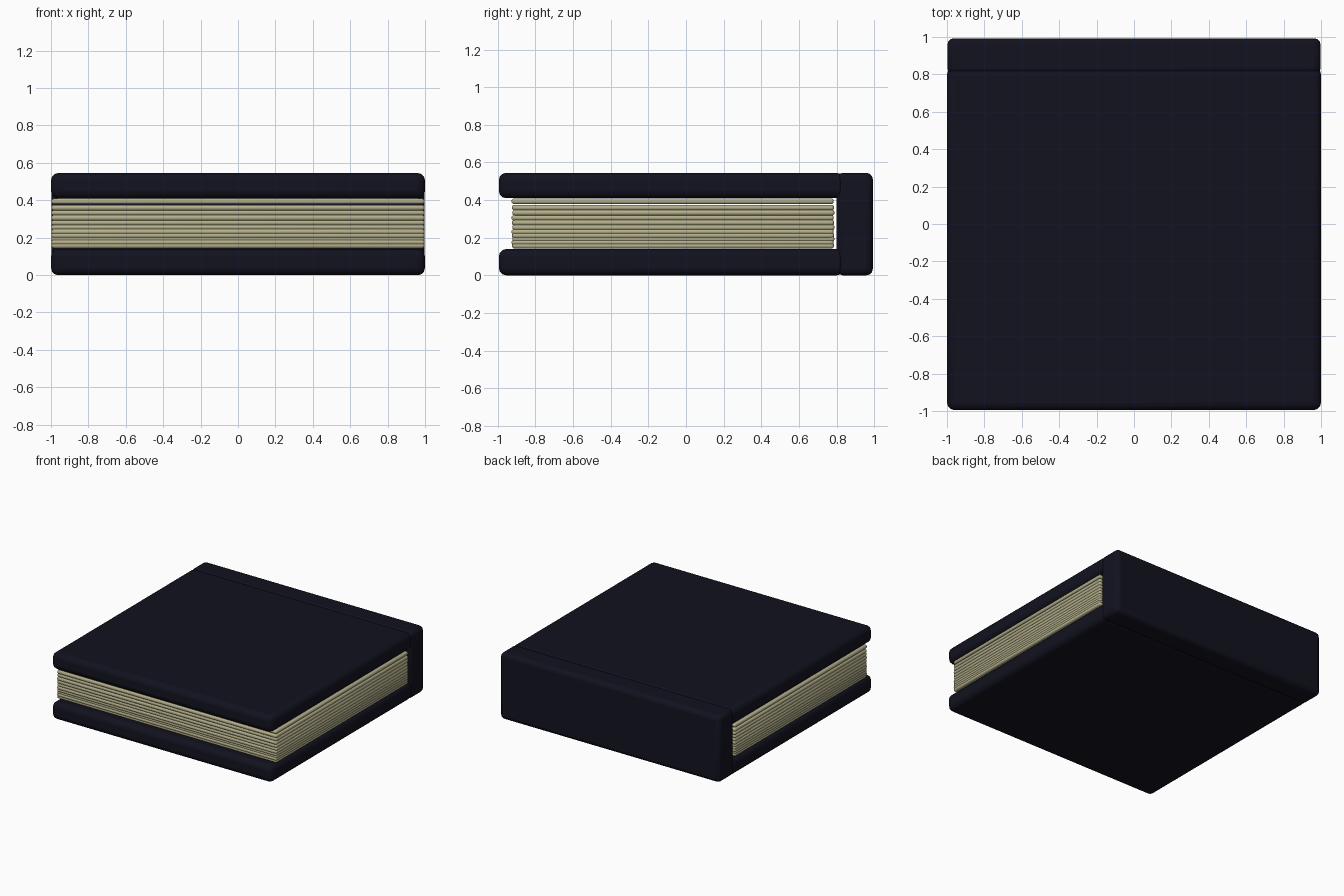
import bpy, math

if "Cube" in bpy.data.objects:
    bpy.data.objects.remove(bpy.data.objects["Cube"])


def material(name, color):
    m = bpy.data.materials.new(name)
    m.diffuse_color = (*color, 1)
    m.use_nodes = True
    m.node_tree.nodes["Principled BSDF"].inputs["Base Color"].default_value = m.diffuse_color
    return m


navy = material("dark_navy", (0.006, 0.006, 0.014))
cream = material("cream_paper", (0.46, 0.43, 0.26))


def rounded_box(name, x, y, z, radius, mat, segments=3):
    """Box from (min, max) ranges with rounded edges."""
    bpy.ops.mesh.primitive_cube_add(size=1, location=[(a + b) / 2 for a, b in (x, y, z)])
    ob = bpy.context.object
    ob.name = name
    ob.scale = [b - a for a, b in (x, y, z)]
    bpy.ops.object.transform_apply(location=False, rotation=False, scale=True)
    bev = ob.modifiers.new("rounding", 'BEVEL')
    bev.width, bev.segments = radius, segments
    ob.data.materials.append(mat)
    bpy.ops.object.shade_smooth_by_angle(angle=math.radians(40))
    return ob


# Covers and spine
rounded_box("bottom_cover", (-1, 1), (-0.995, 0.84), (0, 0.14), 0.04, navy)
rounded_box("top_cover", (-1, 1), (-0.995, 0.84), (0.41, 0.545), 0.04, navy)
rounded_box("spine", (-0.998, 0.998), (0.80, 0.993), (0, 0.545), 0.035, navy)

# Pages: the top one lies loose, the rest overlap more tightly towards the bottom
centres = [0.394, 0.36, 0.333, 0.306, 0.28, 0.255, 0.232, 0.212, 0.193, 0.175, 0.158]
for i, z in enumerate(centres):
    shift = 0.002 * (i % 3 - 1)
    rounded_box(f"page_{i + 1}", (-0.997, 0.997), (-0.925 + shift, 0.787 + shift),
                (z - 0.015, z + 0.015), 0.013, cream)
